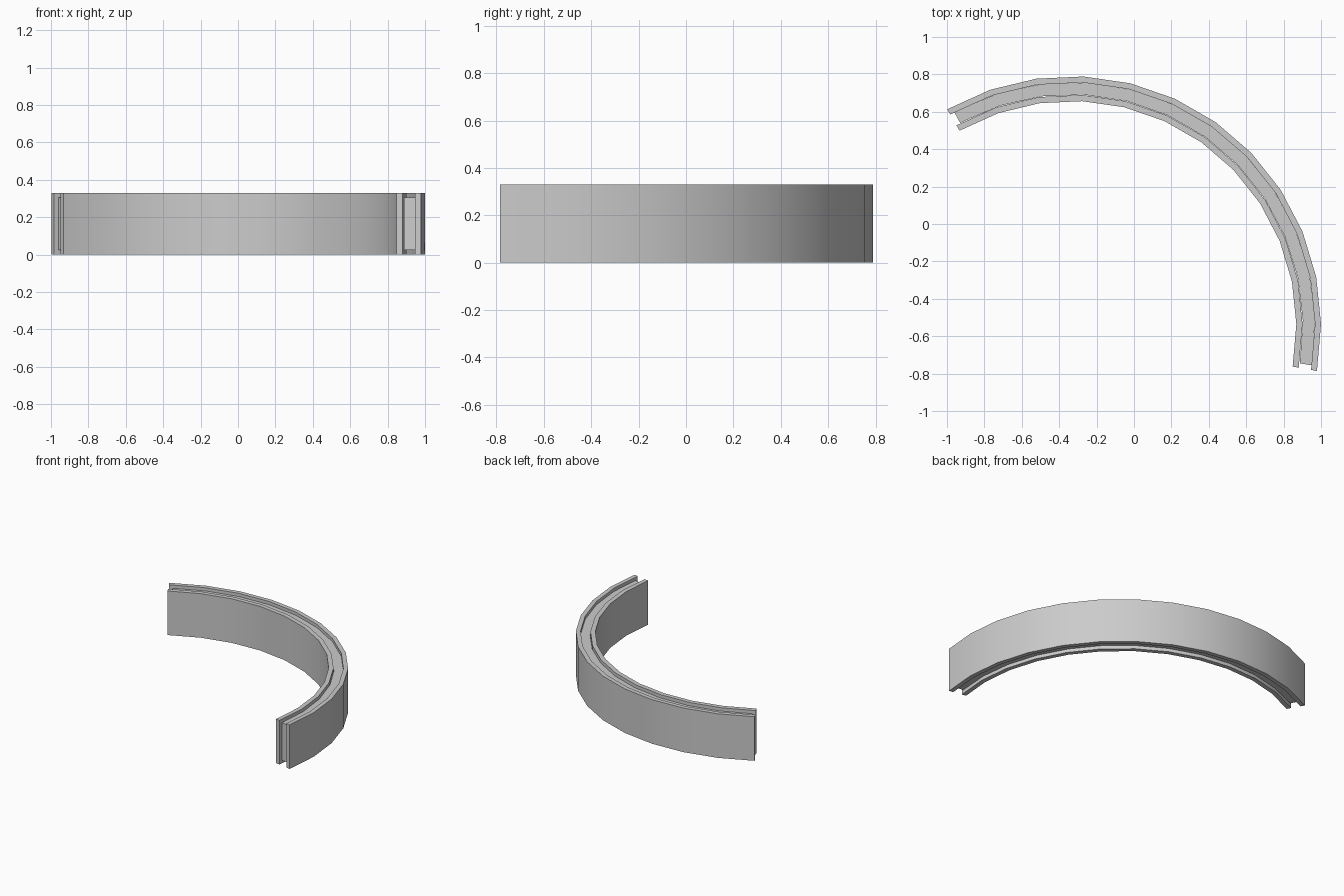
import bpy
import bmesh
from math import cos, sin, radians

cube = bpy.data.objects.get("Cube")
if cube:
    bpy.data.objects.remove(cube, do_unlink=True)

CENTRE_X, CENTRE_Y = -0.335, -0.545
START, END = 119.8, -10.4
SEGMENTS = 12
HEIGHT = 0.33
RECESS = 0.024

grey = bpy.data.materials.new("light grey")
grey.use_nodes = True
colour = (0.6, 0.6, 0.6, 1)
grey.diffuse_color = colour
grey.node_tree.nodes["Principled BSDF"].inputs["Base Color"].default_value = colour


def curved_panel(name, inner, outer, bottom, top, start, end):
    """Sweep a rectangular section along the arc and cap both ends."""
    bm = bmesh.new()
    section = [(inner, bottom), (outer, bottom), (outer, top), (inner, top)]
    rings = []
    for i in range(SEGMENTS + 1):
        a = radians(start + (end - start) * i / SEGMENTS)
        rings.append([bm.verts.new((CENTRE_X + r * cos(a), CENTRE_Y + r * sin(a), z))
                      for r, z in section])
    for a, b in zip(rings, rings[1:]):
        for j in range(4):
            k = (j + 1) % 4
            bm.faces.new((a[j], a[k], b[k], b[j]))
    bm.faces.new(rings[0])
    bm.faces.new(rings[-1])
    bmesh.ops.recalc_face_normals(bm, faces=bm.faces)
    mesh = bpy.data.meshes.new(name)
    bm.to_mesh(mesh)
    bm.free()
    mesh.materials.append(grey)
    obj = bpy.data.objects.new(name, mesh)
    bpy.context.collection.objects.link(obj)
    bpy.ops.object.select_all(action="DESELECT")
    obj.select_set(True)
    bpy.context.view_layer.objects.active = obj
    bpy.ops.object.shade_smooth_by_angle(angle=radians(30))


# Full-height outer and inner skins
curved_panel("outer_skin", 1.303, 1.335, 0, HEIGHT, START, END)
curved_panel("inner_skin", 1.203, 1.236, 0, HEIGHT, START, END)

# Core set back from the skins at the top, bottom and both ends
curved_panel("core", 1.238, 1.303, RECESS, HEIGHT - RECESS, START - 1.1, END + 1.1)
